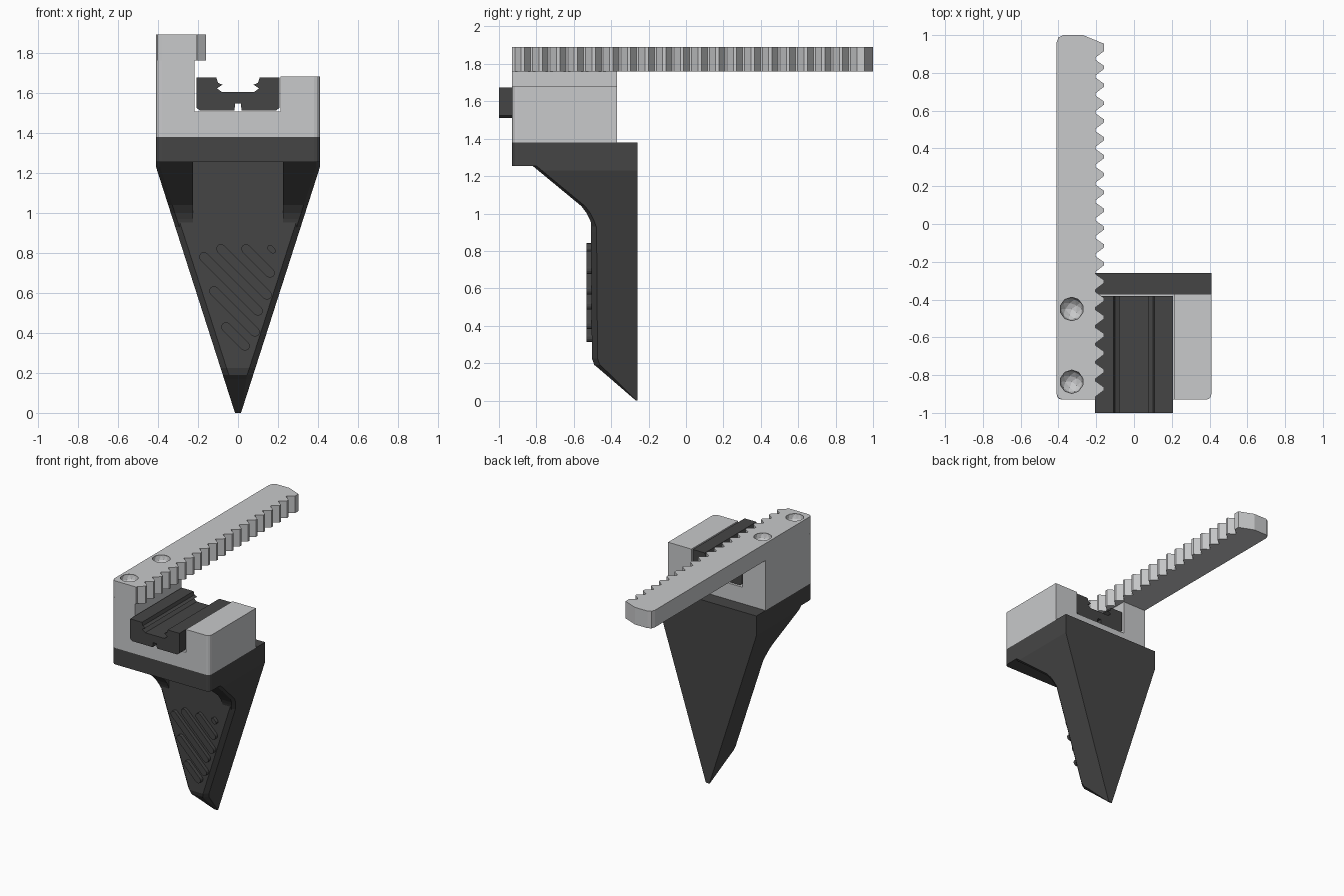
import bpy, bmesh, math
from mathutils import Vector

if "Cube" in bpy.data.objects:
    bpy.data.objects.remove(bpy.data.objects["Cube"])


def material(name, r, g, b):
    m = bpy.data.materials.new(name)
    m.diffuse_color = (r, g, b, 1)
    m.use_nodes = True
    m.node_tree.nodes["Principled BSDF"].inputs["Base Color"].default_value = m.diffuse_color
    return m


LIGHT = material("light grey", 0.58, 0.585, 0.595)
DARK = material("charcoal", 0.06, 0.06, 0.06)


def finish(name, bm, mat):
    bmesh.ops.recalc_face_normals(bm, faces=bm.faces[:])
    me = bpy.data.meshes.new(name)
    bm.to_mesh(me)
    bm.free()
    ob = bpy.data.objects.new(name, me)
    bpy.context.collection.objects.link(ob)
    me.materials.append(mat)
    return ob


def loft(name, rings, mat, round_front=0):
    """Join rings of equal point count, cap the ends, optionally round the front outer corners."""
    bm = bmesh.new()
    vs = [[bm.verts.new(p) for p in r] for r in rings]
    n = len(rings[0])
    for a, b in zip(vs, vs[1:]):
        for i in range(n):
            j = (i + 1) % n
            bm.faces.new((a[i], a[j], b[j], b[i]))
    bm.faces.new(vs[0])
    bm.faces.new(vs[-1])
    if round_front:
        edges = [e for e in bm.edges
                 if all(abs(abs(v.co.x) - 0.41) < 1e-3 and v.co.y < -0.92 for v in e.verts)
                 and abs(e.verts[0].co.z - e.verts[1].co.z) > 0.01]
        bmesh.ops.bevel(bm, geom=edges, offset=round_front, segments=3,
                        profile=0.5, affect='EDGES')
    return finish(name, bm, mat)


def prism_y(name, pts, y0, y1, mat, **kw):
    return loft(name, [[(x, y, z) for x, z in pts] for y in (y0, y1)], mat, **kw)


def prism_z(name, pts, z0, z1, mat, **kw):
    return loft(name, [[(x, y, z) for x, y in pts] for z in (z0, z1)], mat, **kw)


def half_width(z):
    return min(0.41, 0.015 + 0.395 * z / 1.23)


# Tapering finger, lofted upward with chamfered front edges
rings = []
for z, yf in [(0, -0.268), (0.17, -0.465), (0.19, -0.49), (0.225, -0.503),
              (0.9, -0.508), (1.23, -0.508), (1.255, -0.508)]:
    w = half_width(z)
    c = min(0.03, w * 0.4, (-0.26 - yf) * 0.4)
    rings.append([(-w, -0.26, z), (w, -0.26, z), (w, yf + c, z),
                  (w - c, yf, z), (-w + c, yf, z), (-w, yf + c, z)])
loft("finger_body", rings, DARK)

# Sloping gussets either side of the centre channel
for s, side in ((-1, "left"), (1, "right")):
    rings = []
    for z, yf in [(0.93, -0.50), (0.97, -0.515), (1.0, -0.53), (1.04, -0.56),
                  (1.23, -0.79), (1.255, -0.82)]:
        w = half_width(z)
        c = 0.02
        rings.append([(s * x, y, z) for x, y in
                      [(0.225, -0.45), (w, -0.45), (w, yf + c), (w - c, yf), (0.225, yf)]])
    loft("gusset_" + side, rings, DARK)

# Flange at the top of the finger
prism_z("finger_flange", [(-0.41, -0.93), (0.41, -0.93), (0.41, -0.26), (-0.41, -0.26)],
        1.255, 1.38, DARK, round_front=0.03)

# Raised diagonal grip ridges
ridges = [((-0.17, 0.78), (0.10, 0.51)), ((-0.085, 0.82), (0.145, 0.59)),
          ((0.04, 0.82), (0.16, 0.70)), ((0.16, 0.825), (0.175, 0.81)),
          ((-0.12, 0.61), (0.085, 0.405)), ((-0.06, 0.43), (0.035, 0.335))]
for k, (a, b) in enumerate(ridges):
    r = 0.024 if k != 3 else 0.014
    ang = math.atan2(b[1] - a[1], b[0] - a[0])
    pts = []
    for end, start in ((b, ang - math.pi / 2), (a, ang + math.pi / 2)):
        for i in range(7):
            t = start + math.pi * i / 6
            pts.append((end[0] + r * math.cos(t), end[1] + r * math.sin(t)))
    prism_y(f"grip_ridge_{k + 1}", pts, -0.533, -0.50, DARK)

# Carriage housing: U-shaped block with a taller left post
prism_y("housing", [(-0.41, 1.38), (0.41, 1.38), (0.41, 1.68), (0.213, 1.68), (0.213, 1.505),
                    (-0.217, 1.505), (-0.217, 1.76), (-0.41, 1.76)],
        -0.93, -0.37, LIGHT, round_front=0.03)

# Slide carriage: grooved profile with a small notch below
half = [(0.018, 1.51), (0.19, 1.51), (0.207, 1.525), (0.207, 1.675), (0.108, 1.675),
        (0.10, 1.65), (0.078, 1.64), (0.105, 1.622), (0.08, 1.603)]
profile = [(0.014, 1.545)] + half + [(-x, z) for x, z in reversed(half)] + [(-0.014, 1.545)]
prism_y("slide_carriage", profile, -1.0, -0.38, DARK)

# Toothed rack
TEETH, ROOT, TIP = 20, -0.205, -0.16
start, pitch = -0.915, 0.0945
pts = [(-0.41, -0.90), (-0.402, -0.92), (-0.38, -0.93), (ROOT, -0.93)]
for i in range(TEETH):
    y = start + i * pitch
    last = i == TEETH - 1
    pts += [(ROOT, y), (TIP, y + 0.034)]
    pts += [(TIP, y + 0.052)]
    if not last:
        pts += [(ROOT, y + 0.084)]
pts += [(TIP, 0.955), (-0.27, 1.0), (-0.375, 1.0), (-0.40, 0.988), (-0.41, 0.96)]
rack = prism_z("toothed_rack", pts, 1.76, 1.89, LIGHT)

# Faceted screw recesses sunk into the rack
for k, y in enumerate((-0.45, -0.835)):
    bm = bmesh.new()
    bmesh.ops.create_icosphere(bm, subdivisions=2, radius=0.063)
    bmesh.ops.translate(bm, verts=bm.verts[:], vec=Vector((-0.33, y, 1.885)))
    cutter = finish(f"recess_cutter_{k + 1}", bm, LIGHT)
    cutter.hide_render = True
    mod = rack.modifiers.new("recess", 'BOOLEAN')
    mod.operation = 'DIFFERENCE'
    mod.solver = 'EXACT'
    mod.object = cutter
    bpy.context.view_layer.objects.active = rack
    bpy.ops.object.modifier_apply(modifier=mod.name)
    bpy.data.objects.remove(cutter)
